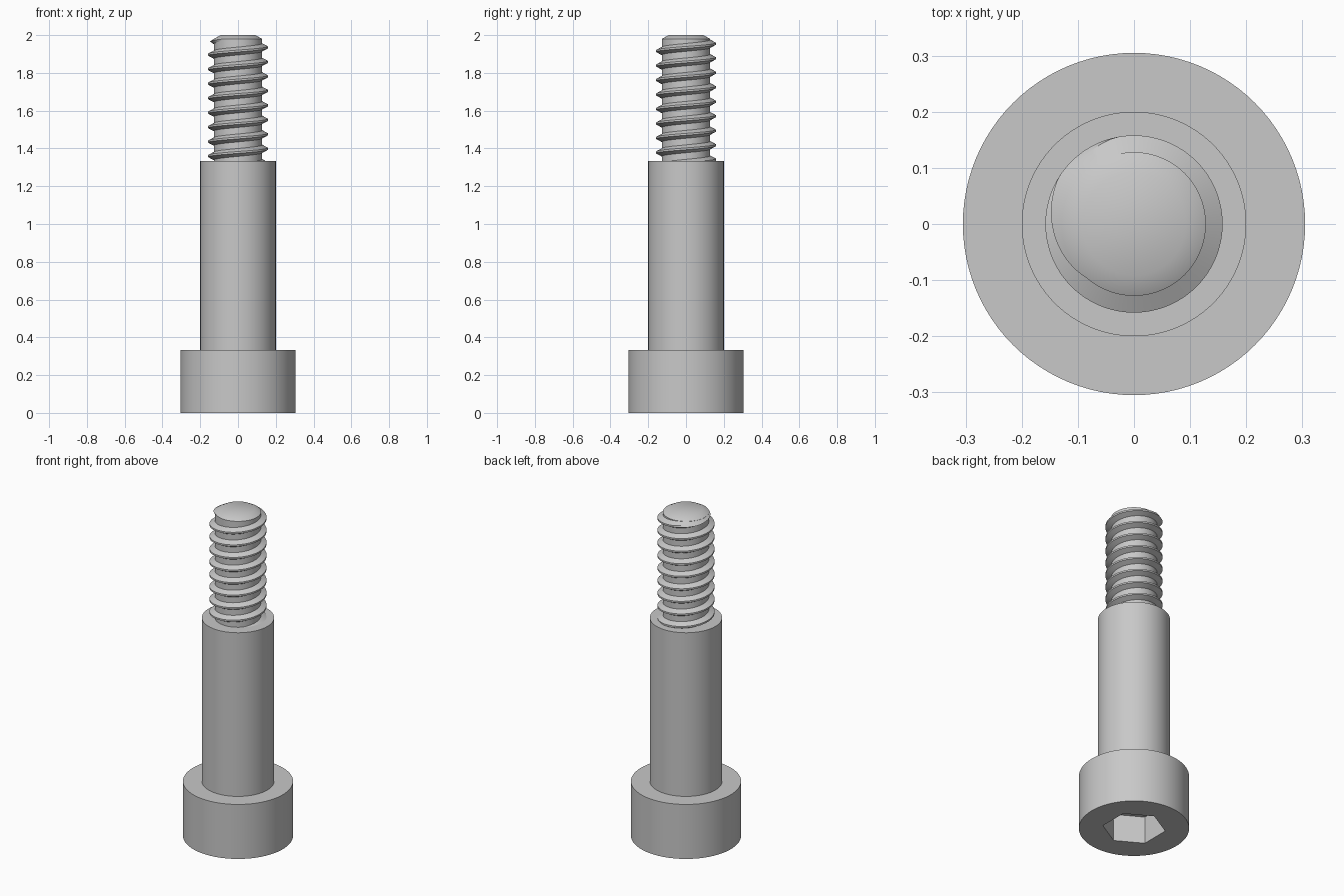
import bpy, bmesh
from math import pi, cos, sin, tau, floor

cube = bpy.data.objects.get("Cube")
if cube:
    bpy.data.objects.remove(cube, do_unlink=True)

STEPS = 96
ROOT, CREST = 0.128, 0.158
PITCH = 0.0767
TIP = 0.092

steel = bpy.data.materials.new("grey_steel")
steel.use_nodes = True
colour = (0.58, 0.58, 0.58, 1)
steel.diffuse_color = colour
steel.node_tree.nodes["Principled BSDF"].inputs["Base Color"].default_value = colour


def finish(bm, name):
    bmesh.ops.recalc_face_normals(bm, faces=bm.faces)
    mesh = bpy.data.meshes.new(name)
    bm.to_mesh(mesh)
    bm.free()
    mesh.materials.append(steel)
    obj = bpy.data.objects.new(name, mesh)
    bpy.context.collection.objects.link(obj)
    bpy.ops.object.select_all(action='DESELECT')
    obj.select_set(True)
    bpy.context.view_layer.objects.active = obj
    bpy.ops.object.shade_smooth_by_angle(angle=pi / 6)
    return obj


def skin(bm, sections, closed):
    """Join neighbouring sections with quads; each section may be a closed loop."""
    for a, b in zip(sections, sections[1:]):
        count = len(a)
        for i in range(count if closed else count - 1):
            j = (i + 1) % count
            bm.faces.new((a[i], a[j], b[j], b[i]))


def hexagon(angle, radius=0.175):
    # Corners point along +y and -y
    side = pi / 3
    local = (angle - pi / 6) % side - side / 2
    return radius * cos(pi / 6) / cos(local)


def round_ring(radius):
    return lambda angle: radius


# Turned body: socket floor, socket wall, head, shoulder, thread core, chamfered tip
outline = [
    (hexagon, 0.167), (hexagon, 0),
    (round_ring(0.305), 0), (round_ring(0.305), 0.333),
    (round_ring(0.2), 0.333), (round_ring(0.2), 1.333),
    (round_ring(ROOT), 1.333), (round_ring(ROOT), 1.98),
    (round_ring(TIP), 2),
]
bm = bmesh.new()
rings = []
for radius, z in outline:
    angles = [tau * i / STEPS for i in range(STEPS)]
    rings.append([bm.verts.new((radius(a) * cos(a), radius(a) * sin(a), z)) for a in angles])
skin(bm, rings, True)
bm.faces.new(rings[0])
bm.faces.new(rings[-1])
finish(bm, "screw_body")

# Right-handed thread ridge, trimmed by the tip chamfer cone
ridge = [(ROOT - 0.002, -0.022), (CREST, -0.005), (CREST, 0.005), (ROOT - 0.002, 0.022)]
per_turn = 72
first = floor(-8.2 * per_turn)
last = floor(0.7 * per_turn)
bm = bmesh.new()
sections = []
for k in range(first, last + 1):
    angle = tau * k / per_turn
    crest_z = 1.935 + PITCH * k / per_turn
    section = []
    for r, dz in ridge:
        z = min(crest_z + dz, 1.998)
        r = min(r, TIP + (2 - z) * 1.75 - 0.001)
        section.append(bm.verts.new((r * cos(angle), r * sin(angle), z)))
    sections.append(section)
skin(bm, sections, True)
bm.faces.new(sections[0])
bm.faces.new(sections[-1])
finish(bm, "thread_ridge")
